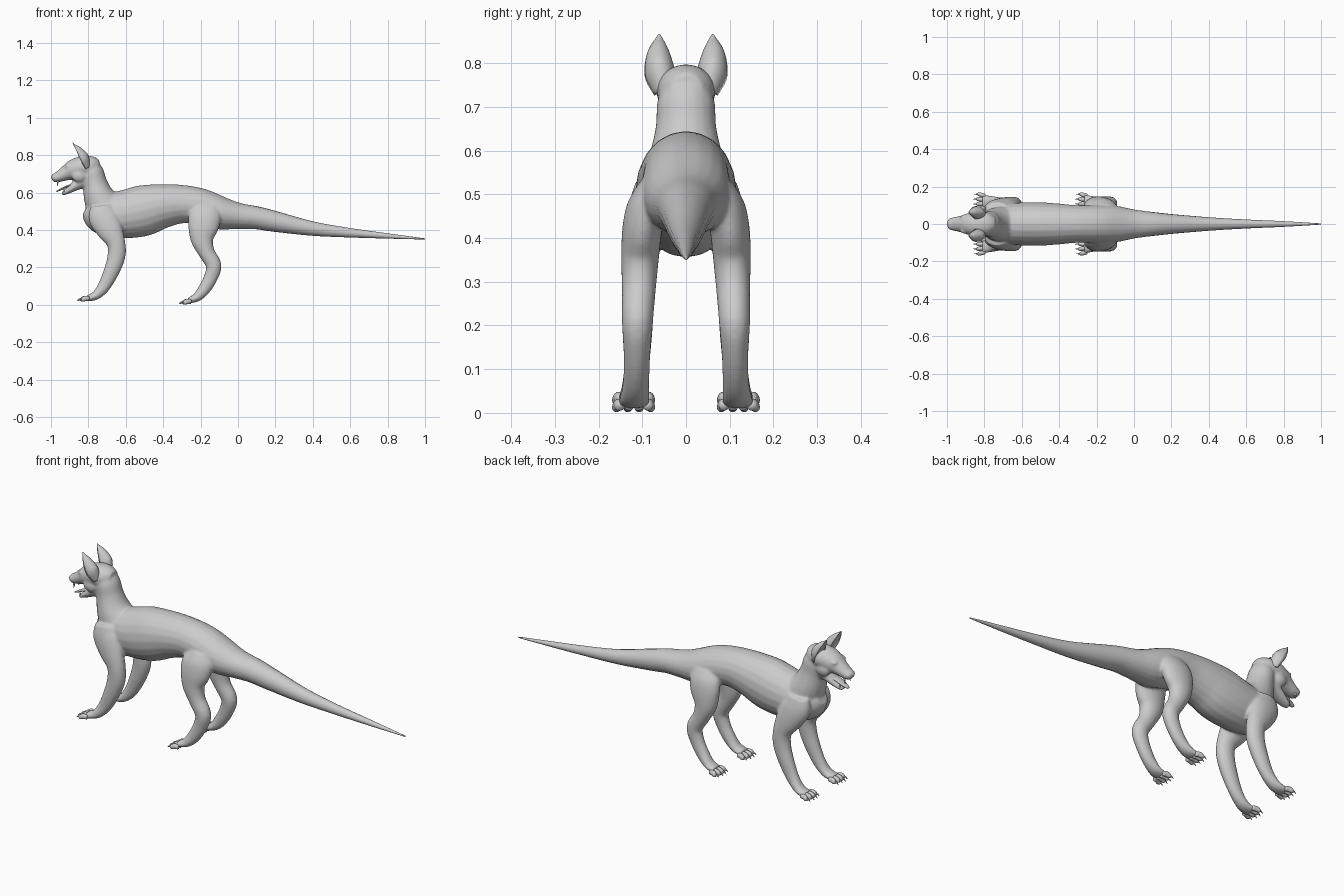
import bpy, bmesh, math
from mathutils import Vector

# Remove the default cube only
default_cube = bpy.data.objects.get("Cube")
if default_cube:
    bpy.data.objects.remove(default_cube, do_unlink=True)

# One plain colour for the whole animal
GREY = (0.6, 0.6, 0.6, 1.0)
clay = bpy.data.materials.new("clay_grey")
clay.use_nodes = True
clay.diffuse_color = GREY
shader = next(n for n in clay.node_tree.nodes if n.type == 'BSDF_PRINCIPLED')
shader.inputs["Base Color"].default_value = GREY

SIDES = {"left": -1, "right": 1}
RING = 20
STEPS = 4


def spline(rows):
    """Pass a smooth curve through section rows, keeping every value."""
    out = []
    last = len(rows) - 1
    for i in range(last):
        a, b, c, d = rows[max(i - 1, 0)], rows[i], rows[i + 1], rows[min(i + 2, last)]
        for k in range(STEPS):
            t = k / STEPS
            out.append([0.5 * (2 * q + (r - p) * t + (2 * p - 5 * q + 4 * r - s) * t * t
                               + (3 * q - p - 3 * r + s) * t ** 3)
                        for p, q, r, s in zip(a, b, c, d)])
    out.append(list(rows[-1]))
    return out


def loft(bm, rows, cup=1.0):
    """Closed tube of ellipses; a row is x, y, z, half width in y, half depth.
    A negative cup hollows the front of the tube."""
    rows = spline(rows)
    centres = [Vector(r[:3]) for r in rows]
    rings = []
    for i, r in enumerate(rows):
        along = centres[min(i + 1, len(rows) - 1)] - centres[max(i - 1, 0)]
        along.y = 0
        side = Vector((0, 1, 0))
        depth = along.normalized().cross(side)
        ring = []
        for k in range(RING):
            a = math.tau * k / RING
            s = math.sin(a)
            s = s * cup if s > 0 else s
            ring.append(bm.verts.new(centres[i] + side * max(r[3], 0.001) * math.cos(a)
                                     + depth * max(r[4], 0.001) * s))
        rings.append(ring)
    for lower, upper in zip(rings, rings[1:]):
        for k in range(RING):
            j = (k + 1) % RING
            bm.faces.new((lower[k], lower[j], upper[j], upper[k]))
    bm.faces.new(rings[0][::-1])
    bm.faces.new(rings[-1])


def ball(bm, centre, size):
    made = bmesh.ops.create_uvsphere(bm, u_segments=16, v_segments=10, radius=1)
    for v in made["verts"]:
        v.co = Vector(c + s * p for c, s, p in zip(centre, size, v.co))


def finish(name, bm):
    bmesh.ops.recalc_face_normals(bm, faces=bm.faces[:])
    for f in bm.faces:
        f.smooth = True
    mesh = bpy.data.meshes.new(name)
    bm.to_mesh(mesh)
    bm.free()
    mesh.materials.append(clay)
    obj = bpy.data.objects.new(name, mesh)
    bpy.context.collection.objects.link(obj)
    return obj


def midline(rows):
    return [(x, 0, z, w, d) for x, z, w, d in rows]


def to_side(rows, s):
    return [(x, y * s, z, w, d) for x, y, z, w, d in rows]


# Trunk from chest to rump, then the tail
trunk = midline([
    (-.81, .52, .04, .045), (-.77, .5, .08, .09), (-.7, .48, .105, .115),
    (-.6, .485, .115, .13), (-.5, .505, .116, .136), (-.4, .528, .109, .118),
    (-.3, .538, .1, .103), (-.2, .525, .1, .097), (-.1, .492, .098, .09),
    (0, .475, .078, .071), (.1, .465, .064, .061), (.2, .445, .052, .055)])
tail = midline([
    (0, .475, .074, .067), (.1, .465, .064, .061), (.2, .445, .053, .055),
    (.4, .407, .036, .038), (.6, .385, .024, .025), (.8, .368, .015, .014),
    (1, .352, .003, .003)])

# Neck, head and lower jaw
neck = midline([
    (-.69, .49, .1, .115), (-.74, .57, .088, .086), (-.765, .65, .07, .066),
    (-.78, .71, .066, .061), (-.8, .755, .05, .045)])
head = midline([
    (-.745, .735, .04, .04), (-.78, .738, .062, .056), (-.83, .736, .068, .06),
    (-.88, .722, .06, .055), (-.92, .704, .046, .041), (-.96, .684, .037, .029),
    (-.985, .677, .031, .023), (-.996, .673, .018, .013)])
jaw = midline([
    (-.81, .67, .052, .045), (-.86, .642, .043, .029), (-.9, .616, .033, .019),
    (-.93, .598, .023, .012), (-.942, .592, .012, .007)])

# Legs down to the paws
front_leg = [
    (-.73, .08, .53, .035, .06), (-.72, .088, .47, .045, .08),
    (-.685, .1, .4, .043, .07), (-.652, .107, .33, .039, .05),
    (-.65, .109, .26, .037, .048), (-.676, .111, .18, .034, .042),
    (-.716, .113, .1, .029, .034), (-.76, .117, .05, .033, .024),
    (-.81, .12, .033, .037, .015)]
hind_leg = [
    (-.17, .07, .53, .035, .07), (-.175, .088, .48, .046, .085),
    (-.185, .1, .42, .046, .083), (-.192, .105, .35, .043, .062),
    (-.168, .108, .28, .039, .044), (-.13, .111, .21, .036, .042),
    (-.148, .112, .14, .031, .037), (-.187, .114, .075, .03, .032),
    (-.225, .117, .037, .034, .023), (-.265, .12, .024, .037, .015)]

# Blend all the main masses into one skin
skin = bmesh.new()
for part in (trunk, neck, head, jaw):
    loft(skin, part)
for s in SIDES.values():
    loft(skin, to_side(front_leg, s))
    loft(skin, to_side(hind_leg, s))
    ball(skin, (-.905, .036 * s, .74), (.024, .016, .011))   # brow
    ball(skin, (-.85, .045 * s, .69), (.04, .022, .035))     # cheek
body = finish("body", skin)
blend = body.modifiers.new("blend", 'REMESH')
blend.mode = 'VOXEL'
blend.voxel_size = 0.006
blend.use_smooth_shade = True
relax = body.modifiers.new("relax", 'SMOOTH')
relax.factor = 0.5
relax.iterations = 8

bm = bmesh.new()
loft(bm, tail)
finish("tail", bm)

# Nose pad and tongue
bm = bmesh.new()
ball(bm, (-.987, 0, .683), (.013, .02, .013))
finish("nose", bm)
bm = bmesh.new()
loft(bm, midline([(-.85, .652, .024, .007), (-.9, .638, .023, .006),
                  (-.945, .618, .019, .005), (-.972, .605, .008, .003)]))
finish("tongue", bm)

ear = [
    (-.815, .05, .725, .022, .03), (-.835, .058, .76, .034, .045),
    (-.85, .061, .79, .034, .048), (-.865, .063, .825, .025, .03),
    (-.878, .062, .85, .012, .012), (-.885, .061, .866, .002, .002)]

for side, s in SIDES.items():
    # Cupped ear
    bm = bmesh.new()
    loft(bm, to_side(ear, s), cup=-0.3)
    finish("ear_" + side, bm)

    # Eye and fangs
    bm = bmesh.new()
    ball(bm, (-.908, .042 * s, .727), (.01, .008, .008))
    finish("eye_" + side, bm)
    bm = bmesh.new()
    loft(bm, [(-.962, .023 * s, .665, .006, .006), (-.966, .022 * s, .635, .001, .001)])
    loft(bm, [(-.928, .016 * s, .6, .005, .005), (-.934, .016 * s, .626, .001, .001)])
    finish("fangs_" + side, bm)

    # Four fanned toes with claws on each paw
    for limb, x, floor in (("front", -.795, .016), ("hind", -.25, 0)):
        bm = bmesh.new()
        for i in range(4):
            fan = i - 1.5
            reach = .045 - .007 * abs(fan)
            y = (.119 + .021 * fan) * s
            tip = (.12 + .026 * fan) * s
            loft(bm, [(x, y, floor + .016, .011, .011),
                      (x - reach * .55, (y + tip) / 2, floor + .018, .012, .014),
                      (x - reach, tip, floor + .012, .01, .011),
                      (x - reach - .008, tip, floor + .01, .004, .005)])
            loft(bm, [(x - reach, tip, floor + .015, .005, .005),
                      (x - reach - .014, tip, floor + .013, .003, .004),
                      (x - reach - .024, tip, floor + .005, .001, .001)])
        finish(limb + "_toes_" + side, bm)
